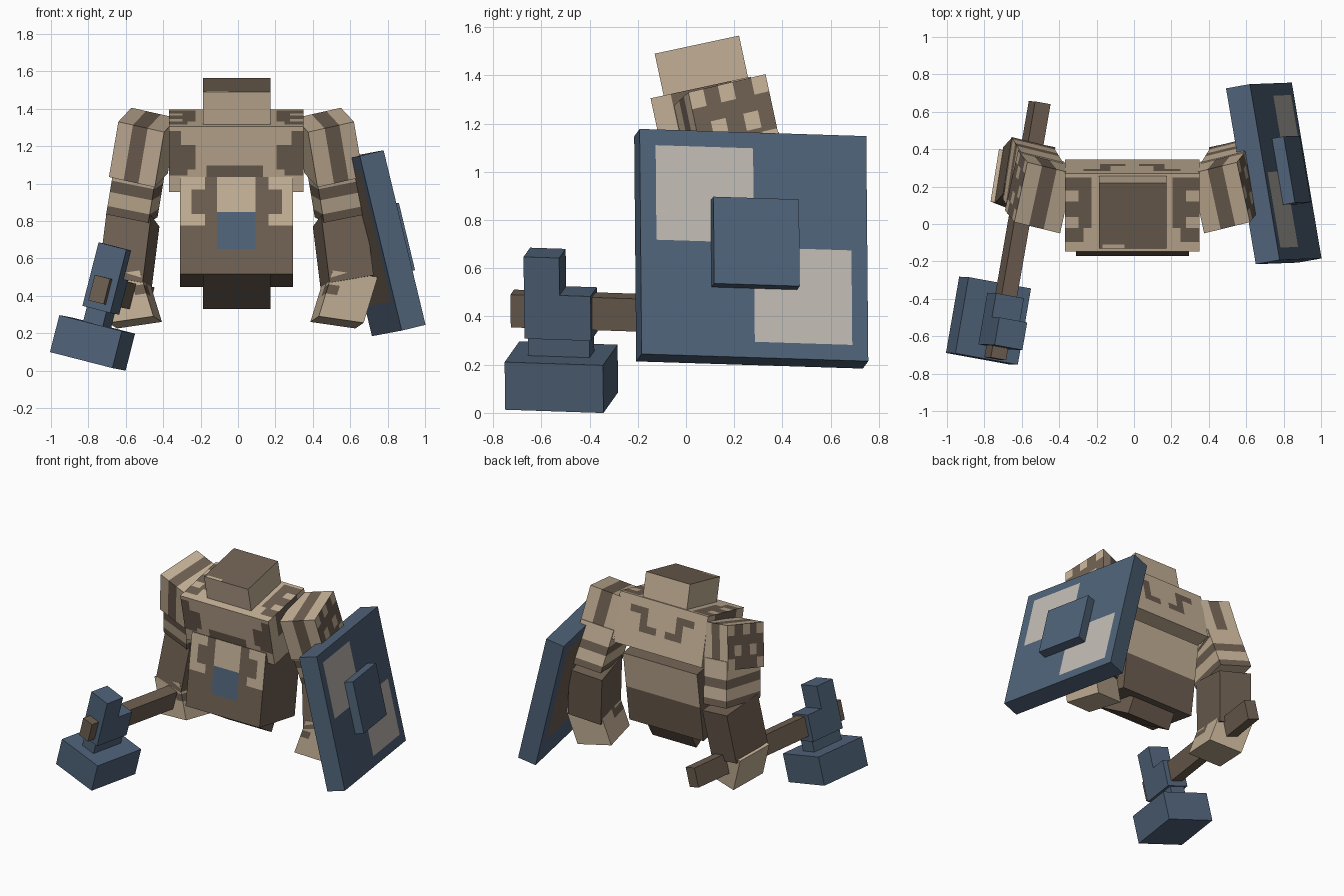
import bpy, bmesh
from mathutils import Vector, Matrix

if "Cube" in bpy.data.objects:
    bpy.data.objects.remove(bpy.data.objects["Cube"])


def material(name, hexa):
    def lin(c):
        c /= 255
        return c / 12.92 if c <= 0.04045 else ((c + 0.055) / 1.055) ** 2.4
    m = bpy.data.materials.new(name)
    m.diffuse_color = [lin(int(hexa[i:i + 2], 16)) for i in (0, 2, 4)] + [1]
    m.use_nodes = True
    m.node_tree.nodes["Principled BSDF"].inputs["Base Color"].default_value = m.diffuse_color
    return m


MATS = [material("tan", "C4B096"), material("brown", "6E5F51"),
        material("steel blue", "4F6278"), material("pale grey", "BEB8B0")]
TAN, BROWN, BLUE, PALE = range(4)
# face name -> (normal axis, side, in-plane axes)
FACES = {"left": (0, -1, 1, 2), "right": (0, 1, 1, 2), "front": (1, -1, 0, 2),
         "back": (1, 1, 0, 2), "bottom": (2, -1, 0, 1), "top": (2, 1, 0, 1)}
CX = -0.01  # body symmetry plane


def box(name, corner, a, b, c, base, rects=(), side=1):
    """Box from a corner and three edge vectors; rects are painted cut areas
    (face, p0, p1, q0, q1, colour) in 0..1 face coordinates."""
    bm = bmesh.new()
    bmesh.ops.create_cube(bm, size=1, matrix=Matrix.Translation((.5, .5, .5)))
    cuts = set()
    for f, p0, p1, q0, q1, _ in rects:
        _, _, ap, aq = FACES[f]
        cuts |= {(ap, p0), (ap, p1), (aq, q0), (aq, q1)}
    for ax, pos in sorted(cuts):
        if 0.001 < pos < 0.999:
            co, no = Vector((0, 0, 0)), Vector((0, 0, 0))
            co[ax], no[ax] = pos, 1
            bmesh.ops.bisect_plane(bm, geom=bm.verts[:] + bm.edges[:] + bm.faces[:],
                                   plane_co=co, plane_no=no)
    bm.normal_update()
    for face in bm.faces:
        m, n = face.calc_center_median(), face.normal
        face.material_index = base
        for f, p0, p1, q0, q1, col in rects:
            ax, s, ap, aq = FACES[f]
            if n[ax] * s > .9 and p0 < m[ap] < p1 and q0 < m[aq] < q1:
                face.material_index = col
    o, a, b, c = map(Vector, (corner, a, b, c))
    for v in bm.verts:
        p = o + a * v.co.x + b * v.co.y + c * v.co.z
        p.x = CX + side * (p.x - CX)
        v.co = p
    bmesh.ops.recalc_face_normals(bm, faces=bm.faces[:])
    me = bpy.data.meshes.new(name)
    bm.to_mesh(me)
    bm.free()
    for m in MATS:
        me.materials.append(m)
    ob = bpy.data.objects.new(name, me)
    bpy.context.collection.objects.link(ob)
    return ob


def sym(*rects):
    """Mirror painted areas across the width of a face."""
    out = []
    for f, p0, p1, q0, q1, col in rects:
        out += [(f, p0, p1, q0, q1, col), (f, 1 - p1, 1 - p0, q0, q1, col)]
    return out


def ring(q0, q1, col):
    return [(f, 0, 1, q0, q1, col) for f in ("left", "right", "front", "back")]


# Head, leaning forward
box("head", (-.187, -.067, 1.197), (.36, 0, 0), (0, .35, .075), (0, -.063, .293), TAN,
    [("top", 0, 1, 0, 1, BROWN), ("top", .05, .38, 0, .06, TAN)])

# Chest with patches
box("chest", (-.37, -.072, .955), (.72, 0, 0), (0, .417, .09), (0, -.075, .35), TAN,
    sym(("front", 0, .09, .72, .93, BROWN), ("front", 0, .2, .25, .72, BROWN),
        ("front", .14, .2, .25, .34, TAN),
        ("top", 0, .2, .12, .95, BROWN), ("top", 0, .1, .3, .44, TAN),
        ("top", 0, .1, .64, .78, TAN), ("top", .14, .2, .12, .3, TAN),
        ("back", .14, .34, .68, .82, BROWN), ("back", .26, .34, .34, .82, BROWN),
        ("back", .26, .45, .34, .48, BROWN))
    + [("front", .28, .7, .2, .4, BROWN),
       ("left", .2, .8, .5, 1, BROWN), ("right", .2, .8, .5, 1, BROWN)])

# Belly, leaning back, with a buckle panel
box("belly", (-.31, -.17, .515), (.605, 0, 0), (0, .41, -.068), (0, .075, .52), BROWN,
    sym(("front", 0, .22, .87, 1, TAN), ("front", 0, .1, .5, .87, TAN),
        ("front", 0, .22, .5, .62, TAN))
    + [("front", .325, .667, .64, 1, TAN), ("front", .325, .667, .26, .64, BLUE),
       ("back", 0, 1, .5, 1, TAN)])

# Pelvis, tipped further
box("pelvis", (-.187, -.165, .517), (.36, 0, 0), (0, .31, -.187), (0, .06, .105), BROWN)

# Arms
for side, word in ((1, "left"), (-1, "right")):
    stripe = [(f, .36, .68, 0, 1, BROWN) for f in ("front", "back", "top")]
    spots = [("right", 0, 1, 0, 1, BROWN)] + [
        ("right", v, v + .19, t, t + .24, TAN)
        for v, t in ((0, .76), (.38, .76), (.81, .76), (.2, .3), (.62, .3),
                     (0, 0), (.81, 0))]
    box(word + "_shoulder", (.425, .013, .98), (.245, .06, .055), (-.07, .32, .075),
        (-.05, -.063, .295), TAN, stripe + spots, side)
    box(word + "_upper_arm", (.46, .085, .79), (.225, .055, .045), (-.05, .325, .03),
        (-.05, -.08, .3), TAN, ring(0, .15, BROWN) + ring(.4, .6, BROWN), side)
    box(word + "_forearm", (.49, .06, .47), (.235, .05, .04), (-.045, .3, -.06),
        (-.045, .05, .36), BROWN, (), side)
    box(word + "_fist", (.432, .04, .29), (.24, .05, -.035), (-.045, .28, -.03),
        (.075, .03, .245), TAN,
        [("front", 0, .25, .5, .7, BROWN), ("left", 0, .5, .5, .7, BROWN),
         ("left", .35, .5, .7, 1, BROWN)], side)


def framed(name, centre, axes, lo, hi, base, rects=()):
    """Box inside a tilted frame, from low and high frame coordinates."""
    o = Vector(centre) + sum((ax * l for ax, l in zip(axes, lo)), Vector())
    return box(name, o, *[ax * (h - l) for ax, l, h in zip(axes, lo, hi)], base, rects)


# Hammer in its tilted frame: width, back, up
back = Vector((.171, .985, -.033)).normalized()
wide = Vector((.955, -.166, -.245))
wide = (wide - back * wide.dot(back)).normalized()
frame = (wide, back, wide.cross(back))
base_c = (-.778, -.517, .148)
framed("hammer_face", base_c, frame, (-.175, -.207, -.102), (.175, .207, .102), BLUE)
framed("hammer_neck", base_c, frame, (-.055, -.13, .1), (.055, .13, .2), BLUE)
framed("hammer_spike", base_c, frame, (-.078, -.14, .36), (.078, .01, .53), BLUE)
framed("hammer_socket", base_c, frame, (-.078, -.14, .18), (.078, .14, .37), BLUE)
framed("hammer_handle", (-.742, -.72, .433), frame, (-.043, 0, -.07), (.043, 1.39, .07), BROWN)

# Shield in its tilted frame: outward, back, up, with pale painted quarters
back = Vector((-.16, .945, -.03)).normalized()
up = Vector((-.225, 0, .93))
up = (up - back * up.dot(back)).normalized()
frame = (back.cross(up), back, up)
mid = (.744, .27, .68)
framed("shield_board", mid, frame, (-.063, -.477, -.48), (.07, .477, .48), BLUE,
       [("left", .1, .9, .17, .92, BROWN),
        ("right", .07, .5, .51, .93, PALE), ("right", .5, .93, .07, .49, PALE)])
framed("shield_boss", mid, frame, (.068, -.18, -.185), (.135, .18, .185), BLUE)
